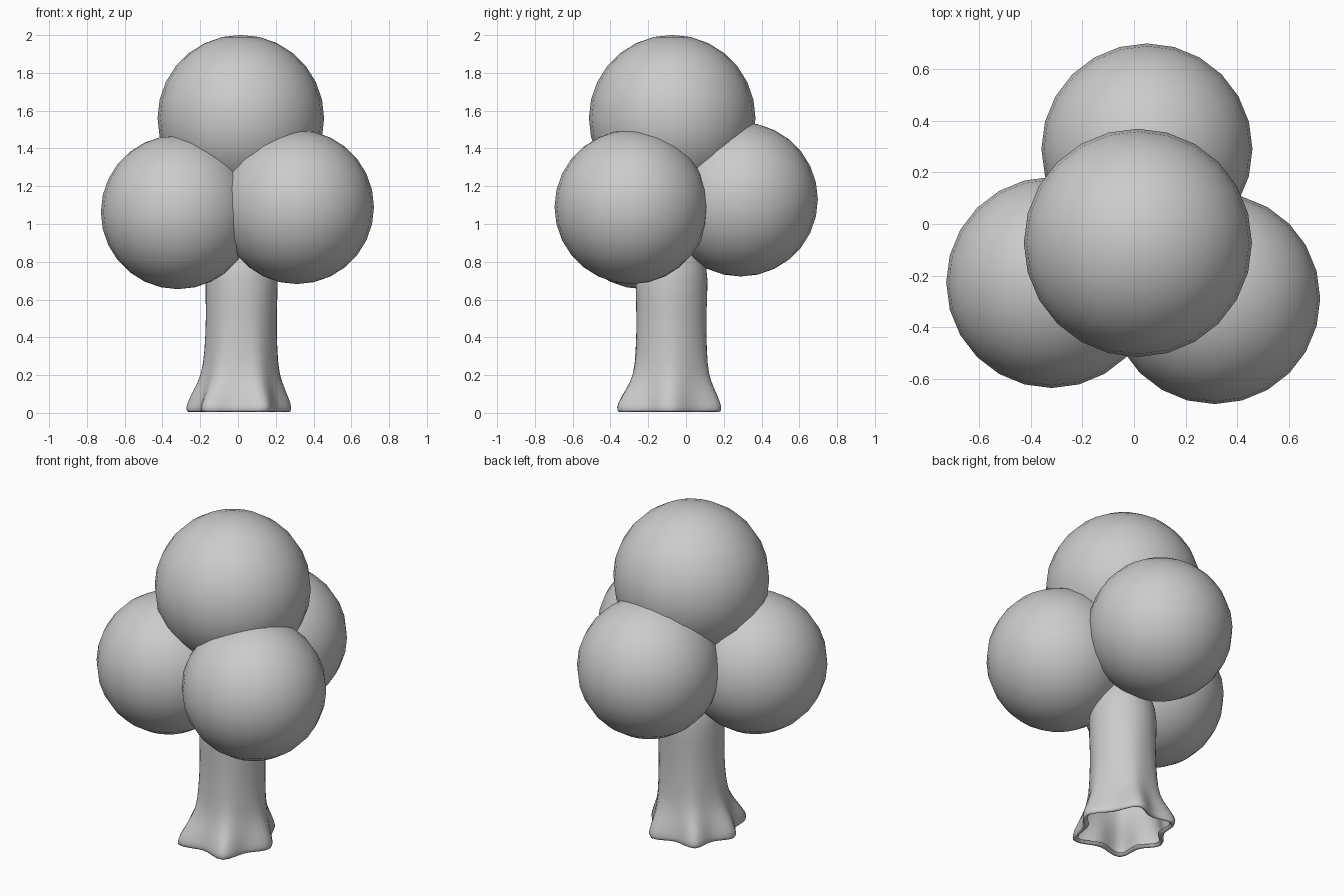
import bpy, bmesh
from math import sin, cos, radians, pi

if "Cube" in bpy.data.objects:
    bpy.data.objects.remove(bpy.data.objects["Cube"])

# Foliage balls: name, centre, radius
balls = [
    ("foliage_top", (0.015, -0.073, 1.56), 0.441),
    ("foliage_left", (-0.318, -0.226, 1.063), 0.408),
    ("foliage_right", (0.312, -0.288, 1.09), 0.408),
    ("foliage_back", (0.05, 0.29, 1.13), 0.408),
]
for name, loc, r in balls:
    bpy.ops.mesh.primitive_uv_sphere_add(segments=24, ring_count=14, radius=r, location=loc)
    ob = bpy.context.object
    ob.name = name
    bpy.ops.object.shade_smooth()

# Root tips: angle, reach from the trunk axis
roots = [(0, 0.29), (68, 0.31), (126, 0.32), (180, 0.29), (234, 0.335), (297, 0.335)]
SUB = 4

# Trunk rings from the open bottom upwards: z, round radius, root strength, axis x, axis y
rings = [
    (0.02, 0.19, 0.80, 0.005, -0.085),
    (0.0, 0.215, 0.92, 0.005, -0.085),
    (0.012, 0.23, 1.06, 0.005, -0.085),
    (0.045, 0.225, 1.06, 0.005, -0.085),
    (0.12, 0.212, 0.55, 0.008, -0.083),
    (0.20, 0.195, 0.17, 0.013, -0.08),
    (0.32, 0.188, 0.08, 0.016, -0.078),
    (0.52, 0.184, 0.03, 0.018, -0.078),
    (0.72, 0.198, 0.0, 0.02, -0.076),
    (0.82, 0.175, 0.0, 0.02, -0.076),
    (0.98, 0.11, 0.0, 0.02, -0.076),
]

bm = bmesh.new()
loops = []
for z, r0, k, cx, cy in rings:
    loop = []
    for i, (a0, t0) in enumerate(roots):
        a1, t1 = roots[(i + 1) % len(roots)]
        if a1 < a0:
            a1 += 360
        for j in range(SUB):
            f = j / SUB
            a = radians(a0 + (a1 - a0) * f)
            tip = t0 + (t1 - t0) * f
            lobe = abs(1 - 2 * f) ** 1.5
            r = r0 + (tip - r0) * k * lobe
            loop.append(bm.verts.new((cx + r * cos(a), cy + r * sin(a), z)))
    loops.append(loop)
for lo, hi in zip(loops, loops[1:]):
    n = len(lo)
    for i in range(n):
        bm.faces.new((lo[i], lo[(i + 1) % n], hi[(i + 1) % n], hi[i]))
bm.faces.new(loops[-1])
mesh = bpy.data.meshes.new("trunk")
bm.to_mesh(mesh)
bm.free()
trunk = bpy.data.objects.new("trunk", mesh)
bpy.context.collection.objects.link(trunk)
for p in mesh.polygons:
    p.use_smooth = True
sub = trunk.modifiers.new("smooth", "SUBSURF")
sub.levels = sub.render_levels = 1
